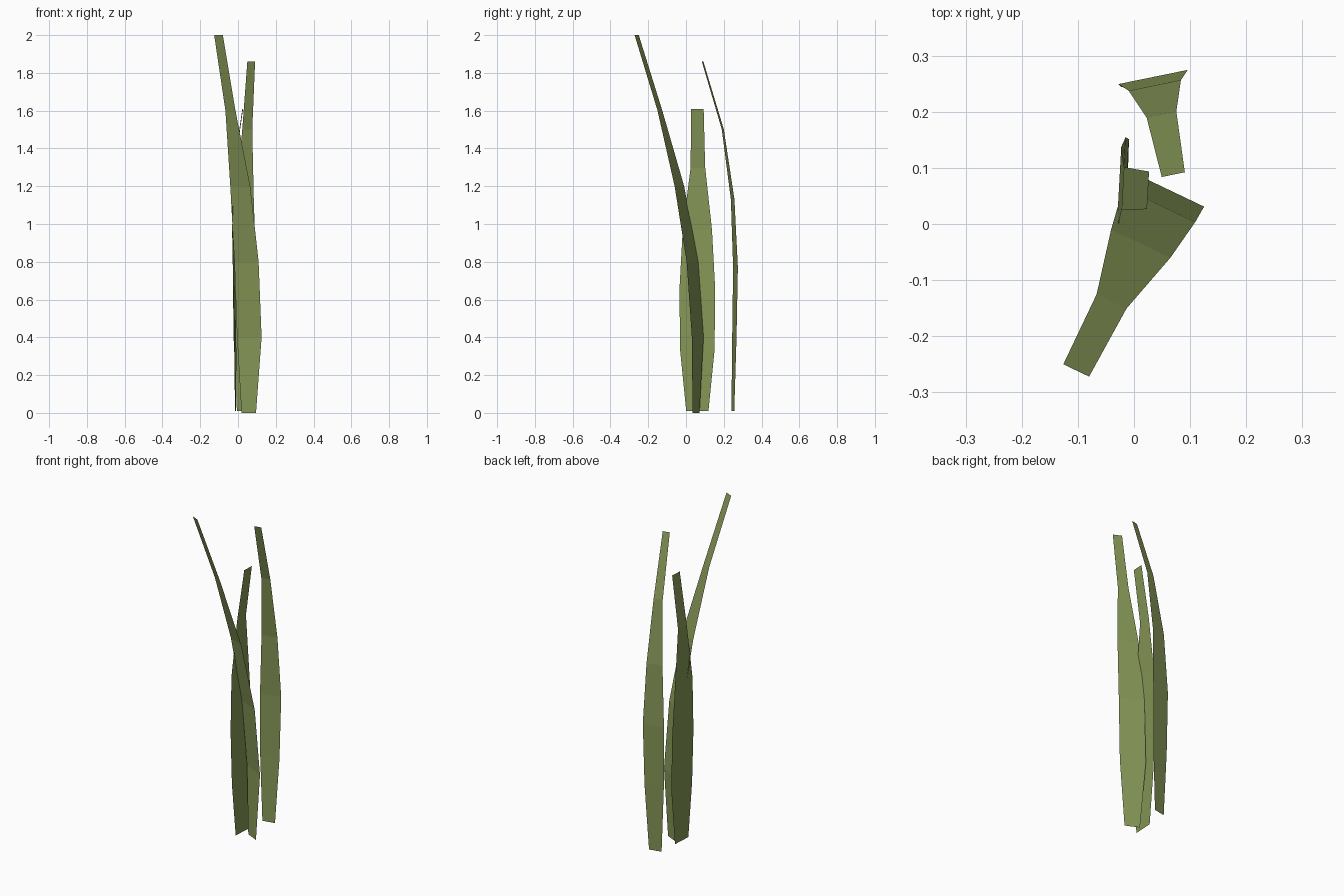
import bpy
import bmesh
from mathutils import Vector

cube = bpy.data.objects.get("Cube")
if cube:
    bpy.data.objects.remove(cube, do_unlink=True)

# Single leaf colour
green = (0.235, 0.305, 0.095, 1.0)
leaf = bpy.data.materials.new("leaf_green")
leaf.use_nodes = True
leaf.diffuse_color = green
bsdf = next(n for n in leaf.node_tree.nodes if n.type == 'BSDF_PRINCIPLED')
bsdf.inputs["Base Color"].default_value = green
bsdf.inputs["Roughness"].default_value = 0.9


def blade(name, across, rows):
    """Flat ribbon: each row is a spine point (x, y, z) and a width."""
    side = Vector(across).normalized()
    bm = bmesh.new()
    previous = None
    for x, y, z, width in rows:
        spine = Vector((x, y, z))
        pair = [bm.verts.new(spine + side * width * s) for s in (-0.5, 0.5)]
        if previous:
            bm.faces.new((previous[0], previous[1], pair[1], pair[0]))
        previous = pair
    mesh = bpy.data.meshes.new(name)
    bm.to_mesh(mesh)
    bm.free()
    mesh.materials.append(leaf)
    obj = bpy.data.objects.new(name, mesh)
    bpy.context.collection.objects.link(obj)
    return obj


# Tall blade arching to the front
blade("front_blade", (0.9, -0.43, 0), [
    (0.057, 0.053, 0.0, 0.085),
    (0.060, 0.062, 0.4, 0.144),
    (0.045, 0.034, 0.8, 0.142),
    (0.012, -0.035, 1.2, 0.117),
    (-0.040, -0.138, 1.6, 0.059),
    (-0.103, -0.261, 2.0, 0.051),
])

# Blade at the back, curling forward at the tip
blade("back_blade", (0.98, 0.2, 0), [
    (0.031, 0.248, 0.01, 0.075),
    (0.033, 0.256, 0.4, 0.115),
    (0.034, 0.262, 0.77, 0.126),
    (0.037, 0.247, 1.13, 0.095),
    (0.049, 0.195, 1.5, 0.054),
    (0.070, 0.088, 1.86, 0.042),
])

# Short blade facing sideways
blade("side_blade", (0.055, 1, 0), [
    (-0.013, 0.060, 0.01, 0.118),
    (-0.014, 0.060, 0.33, 0.182),
    (-0.020, 0.060, 0.65, 0.190),
    (-0.027, 0.060, 0.97, 0.155),
    (-0.020, 0.063, 1.3, 0.077),
    (0.025, 0.060, 1.61, 0.067),
])
